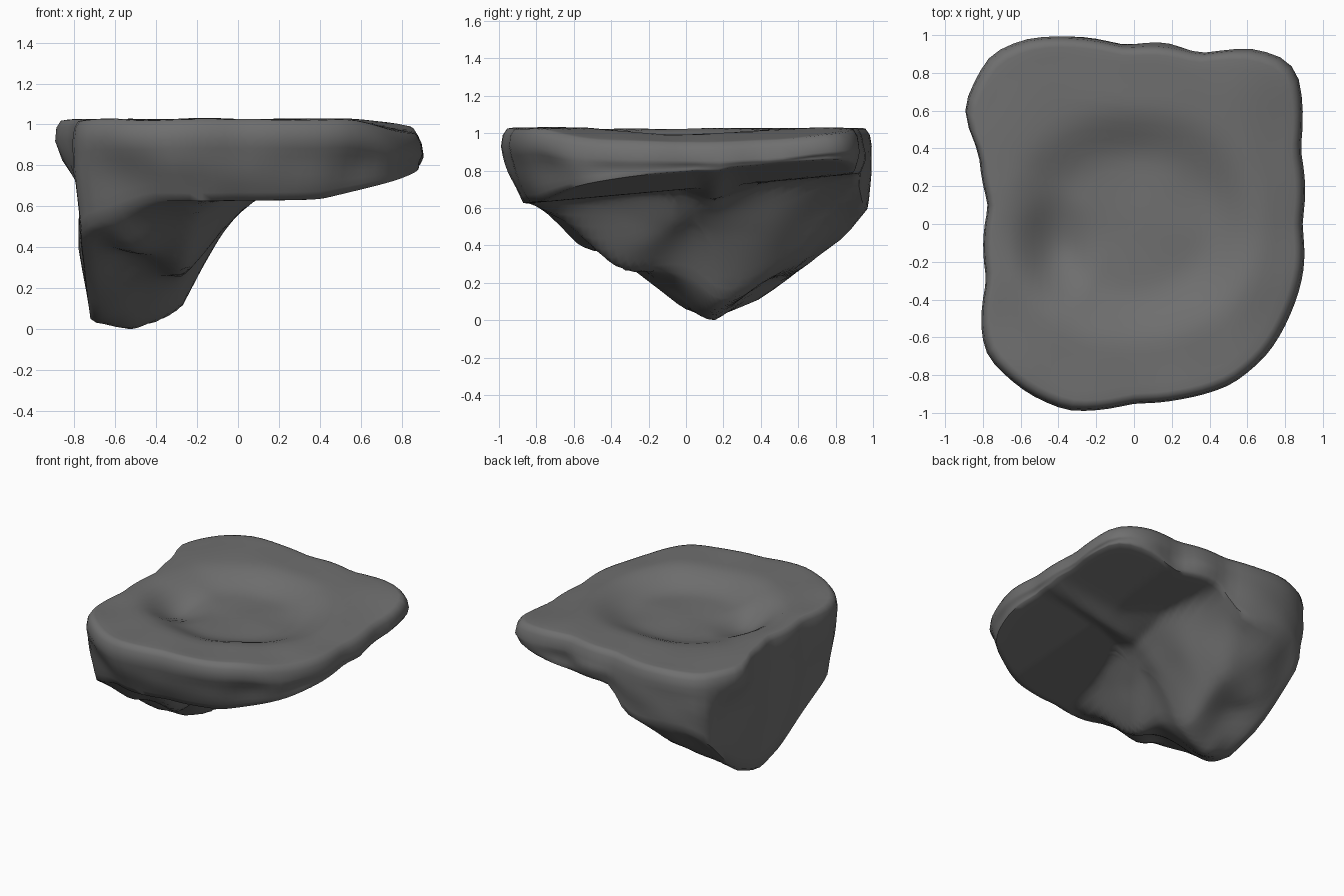
import bpy, bmesh
from math import sin, cos, pi, atan2, hypot
from mathutils import Vector, noise

if "Cube" in bpy.data.objects:
    bpy.data.objects.remove(bpy.data.objects["Cube"], do_unlink=True)

SEGMENTS = 96

# Plan outline, counter-clockwise from the +x side
OUTLINE = [(.89, 0), (.88, .4), (.87, .8), (.8, .88), (.62, .93), (.36, .9), (.15, .95),
           (-.05, .94), (-.3, .99), (-.58, .98), (-.76, .9), (-.91, .6), (-.82, .38),
           (-.77, .1), (-.78, -.3), (-.81, -.57), (-.78, -.7), (-.56, -.9), (-.35, -.99),
           (0, -.95), (.25, -.93), (.52, -.85), (.7, -.7), (.82, -.5), (.9, -.24)]
# Lowest height of the underside along x and along y
KEEL_X = [(-.9, .05), (-.66, 0), (-.27, .12), (-.08, .4), (.1, .62), (.4, .67), (.9, .78)]
KEEL_Y = [(-1, .8), (-.85, .63), (-.3, .27), (0, .05), (.23, 0), (.33, .05), (.55, .21), (1, .64)]


def along(points, t):
    """Linear lookup in a short profile."""
    for (a, u), (b, v) in zip(points, points[1:]):
        if t <= b:
            return u + (v - u) * max(0, (t - a) / (b - a))
    return points[-1][1]


def smooth(a, b, t):
    t = min(1, max(0, (t - a) / (b - a)))
    return t * t * (3 - 2 * t)


def bump(x, y, cx, cy, rx, ry):
    return 1 - smooth(0, 1, hypot((x - cx) / rx, (y - cy) / ry))


def outline_samples():
    polar = sorted((atan2(y, x) % (2 * pi), hypot(x, y)) for x, y in OUTLINE)
    polar = ([(a - 2 * pi, r) for a, r in polar[-2:]] + polar
             + [(a + 2 * pi, r) for a, r in polar[:2]])
    for i in range(SEGMENTS):
        a = 2 * pi * i / SEGMENTS
        r = sum(along(polar, a + k * .03) for k in (-1, 0, 1)) / 3
        yield Vector((r * cos(a), r * sin(a)))


def top_height(x, y):
    """Flat ledge with a shallow basin, a pocket and a lowered right edge."""
    basin = 1 - smooth(.5, 1, hypot(x / .72, y / .66))
    droop = smooth(.5, .95, x) * (1 - .6 * smooth(.3, .8, y))
    rough = noise.noise((x * 3, y * 3, 0)) * .012
    return 1.015 - .1 * basin - .08 * droop - .06 * bump(x, y, -.42, -.15, .25, .35) + rough


def under_height(x, y):
    """Slab underside that drops into a keel against the wall."""
    slab = .69 + .09 * y + .2 * max(0, x - .4)
    wedge = max(along(KEEL_Y, y), along(KEEL_X, x) + .35 * abs(y - .15))
    depth = smooth(0, .25, slab - wedge) * smooth(-.75, -.5, x)
    ridges = .05 * sin(9 * y - 7 * x) + .05 * noise.noise((x * 4, y * 4, 5))
    return min(slab, wedge) + depth * ridges


outline = list(outline_samples())


def foot(p):
    """Lower edge of the side wall beneath an outline point."""
    tuck = .02 + .1 * smooth(.5, .9, -p.y)
    x, y = p * (1 - tuck)
    x = max(x, -.78)
    z = under_height(x, y)
    x = max(x, -.72 - .12 * min(z, .5))
    return Vector((x, y, z))


# Rings from the middle of the top, over the rim and wall, to the underside middle
rings = []
for s in [k / 18 for k in range(1, 18)] + [.965]:
    rings.append([(p.x * s, p.y * s, top_height(p.x * s, p.y * s)) for p in outline])
for s, drop in ((.99, .035), (1, .1)):
    rings.append([(p.x * s, p.y * s, top_height(p.x, p.y) - drop) for p in outline])
for k in range(1, 8):
    ring = []
    for p in outline:
        start = Vector((p.x, p.y, top_height(p.x, p.y) - .1))
        q = start.lerp(foot(p), k / 7)
        # Bulge at the back left stays near the top
        q.x = max(q.x, -.78 - .13 * smooth(.72, .88, q.z))
        dent = noise.noise(q * 3.5) * .035 * sin(pi * k / 7)
        q.x -= dent * p.x
        q.y -= dent * p.y
        ring.append(q)
    rings.append(ring)
for k in range(21, 0, -1):
    s = k / 22
    ring = []
    for p in outline:
        f = foot(p)
        ring.append((f.x * s, f.y * s, under_height(f.x * s, f.y * s)))
    rings.append(ring)

bm = bmesh.new()
loops = [[bm.verts.new(co) for co in ring] for ring in rings]
for upper, lower in zip(loops, loops[1:]):
    for i in range(SEGMENTS):
        j = (i + 1) % SEGMENTS
        bm.faces.new((upper[i], lower[i], lower[j], upper[j]))
bm.faces.new(loops[0])
bm.faces.new(reversed(loops[-1]))
bmesh.ops.smooth_vert(bm, verts=bm.verts, factor=.4, use_axis_x=True, use_axis_y=True, use_axis_z=True)
bmesh.ops.recalc_face_normals(bm, faces=bm.faces)

# Rest the lowest point on the ground
lowest = min(v.co.z for v in bm.verts)
bmesh.ops.translate(bm, verts=bm.verts, vec=(0, 0, -lowest))

mesh = bpy.data.meshes.new("rock_ledge")
bm.to_mesh(mesh)
bm.free()
rock = bpy.data.objects.new("rock_ledge", mesh)
bpy.context.collection.objects.link(rock)

stone = bpy.data.materials.new("dark_grey_stone")
stone.use_nodes = True
colour = (.16, .16, .16, 1)
stone.diffuse_color = colour
stone.node_tree.nodes["Principled BSDF"].inputs["Base Color"].default_value = colour
mesh.materials.append(stone)

bpy.context.view_layer.objects.active = rock
rock.select_set(True)
bpy.ops.object.shade_smooth_by_angle(angle=pi / 3)
